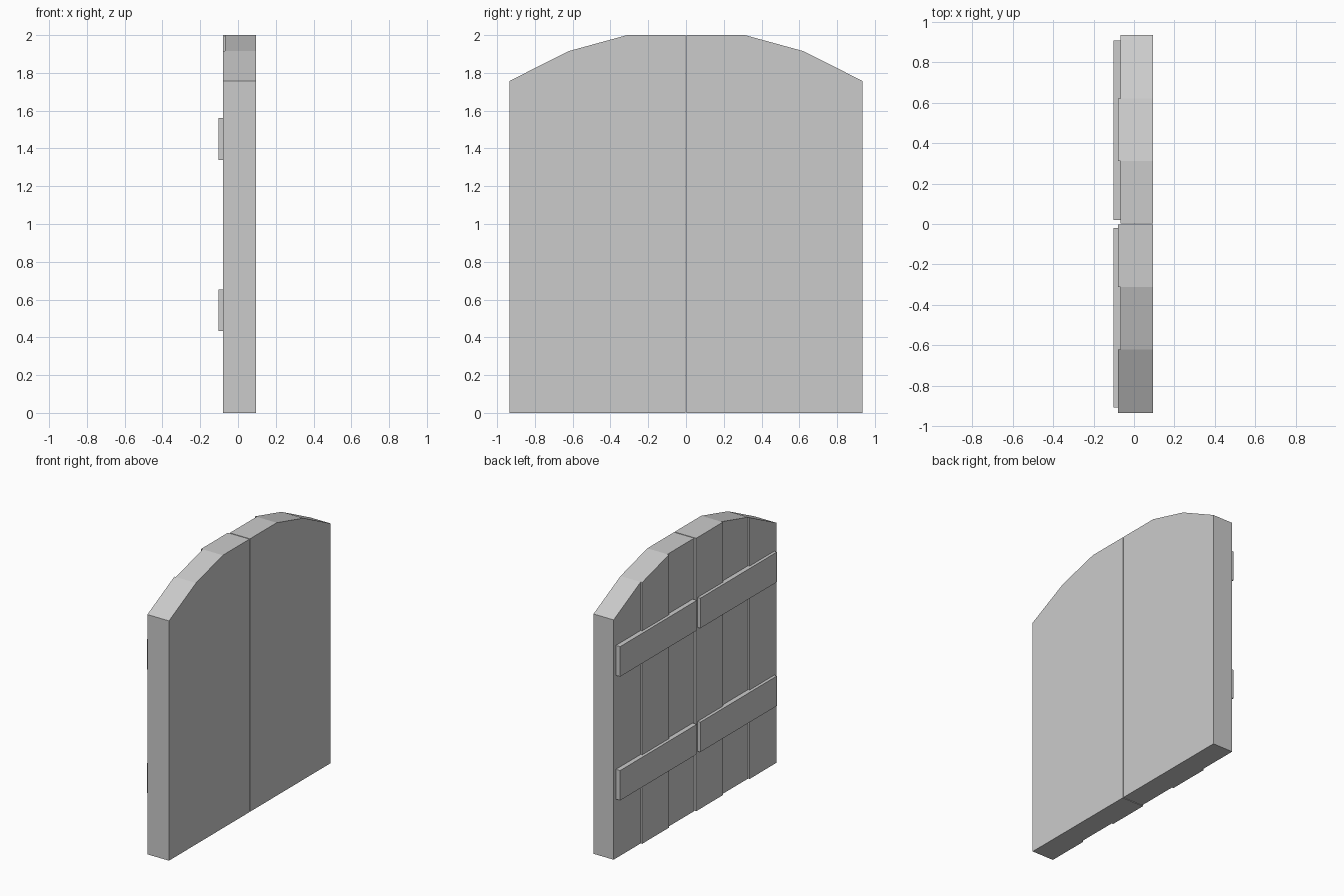
import bpy, bmesh

if "Cube" in bpy.data.objects:
    bpy.data.objects.remove(bpy.data.objects["Cube"])

# Arched outline: height of the top edge at the plank seams
SEAMS = [(0.003, 2.0), (0.312, 2.0), (0.622, 1.915), (0.935, 1.757)]
FRONT, BACK, RECESS = 0.095, -0.08, 0.012


def finish(name, bm):
    bmesh.ops.recalc_face_normals(bm, faces=bm.faces)
    me = bpy.data.meshes.new(name)
    bm.to_mesh(me)
    bm.free()
    ob = bpy.data.objects.new(name, me)
    bpy.context.collection.objects.link(ob)
    return ob


def prism(name, profile, x0, x1):
    """Extrude a (y, z) profile along x."""
    bm = bmesh.new()
    face = bm.faces.new([bm.verts.new((x0, y, z)) for y, z in profile])
    ext = bmesh.ops.extrude_face_region(bm, geom=[face])
    moved = [v for v in ext["geom"] if isinstance(v, bmesh.types.BMVert)]
    bmesh.ops.translate(bm, verts=moved, vec=(x1 - x0, 0, 0))
    return finish(name, bm)


for side, label in ((1, "left"), (-1, "right")):
    # Door leaf with arched top
    outline = [(side * SEAMS[0][0], 0)] + [(side * y, z) for y, z in SEAMS] + [(side * 0.935, 0)]
    prism(label + "_leaf", outline, BACK + RECESS, FRONT)

    # Raised planks on the back, every other one across both leaves
    for i in range(3):
        if (i == 1) == (side == 1):
            (y0, z0), (y1, z1) = SEAMS[i], SEAMS[i + 1]
            prism(label + "_plank", [(side * y0, 0), (side * y0, z0), (side * y1, z1), (side * y1, 0)],
                  BACK, BACK + RECESS)

    # Two cross battens per leaf
    for z0, z1 in ((0.433, 0.652), (1.34, 1.56)):
        prism(label + "_batten", [(side * 0.02, z0), (side * 0.02, z1), (side * 0.908, z1), (side * 0.908, z0)],
              -0.102, BACK + RECESS)
